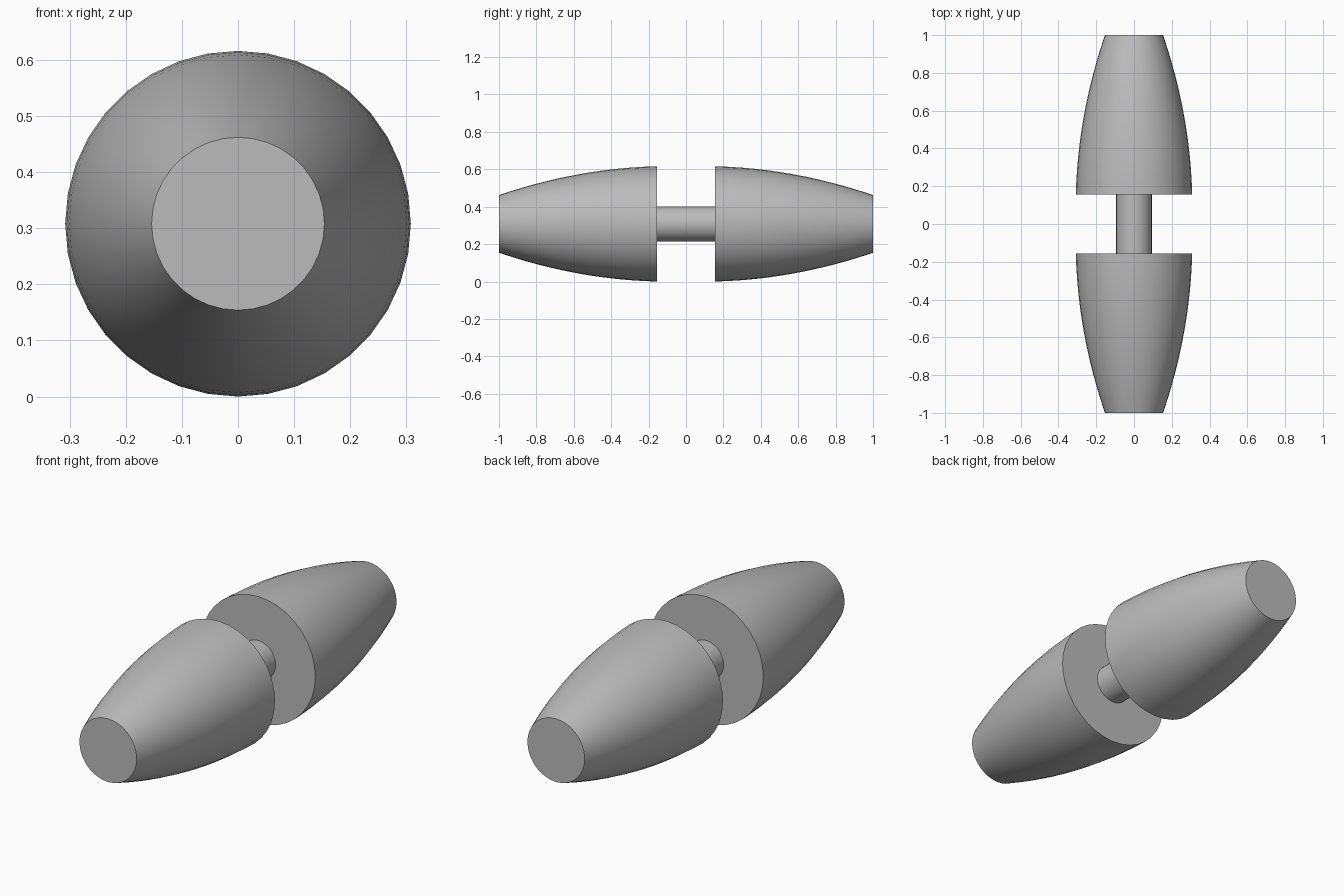
import bpy, bmesh, math

cube = bpy.data.objects.get("Cube")
if cube:
    bpy.data.objects.remove(cube, do_unlink=True)

CENTRE_Z = 0.308

grey = bpy.data.materials.new("plain grey")
grey.use_nodes = True
colour = (0.5, 0.5, 0.5, 1)
grey.diffuse_color = colour
grey.node_tree.nodes["Principled BSDF"].inputs["Base Color"].default_value = colour


def lathe(name, profile, sides=36):
    """Closed solid of revolution about the y axis from (y, radius) pairs."""
    bm = bmesh.new()
    rings = []
    for y, r in profile:
        angles = [2 * math.pi * i / sides for i in range(sides)]
        rings.append([bm.verts.new((r * math.sin(a), y, r * math.cos(a))) for a in angles])
    for a, b in zip(rings, rings[1:]):
        for i in range(sides):
            j = (i + 1) % sides
            bm.faces.new((a[i], a[j], b[j], b[i]))
    bm.faces.new(rings[0])
    bm.faces.new(rings[-1])
    bmesh.ops.recalc_face_normals(bm, faces=bm.faces)
    mesh = bpy.data.meshes.new(name)
    bm.to_mesh(mesh)
    bm.free()
    mesh.materials.append(grey)
    obj = bpy.data.objects.new(name, mesh)
    obj.location.z = CENTRE_Z
    bpy.context.collection.objects.link(obj)
    bpy.ops.object.select_all(action="DESELECT")
    obj.select_set(True)
    bpy.context.view_layer.objects.active = obj
    bpy.ops.object.shade_smooth_by_angle(angle=math.radians(30))


# Bulged, tapering grips: wide flat rim inside, narrow flat tip outside
STEPS = 12
bulge = []
for i in range(STEPS + 1):
    t = i / STEPS
    bulge.append((0.155 + 0.845 * t, 0.308 - 0.02 * t - 0.134 * t * t))
lathe("back_grip", bulge)
lathe("front_grip", [(-y, r) for y, r in bulge])

# Thin shaft joining the two grips
lathe("shaft", [(-0.155, 0.094), (0.155, 0.094)])
